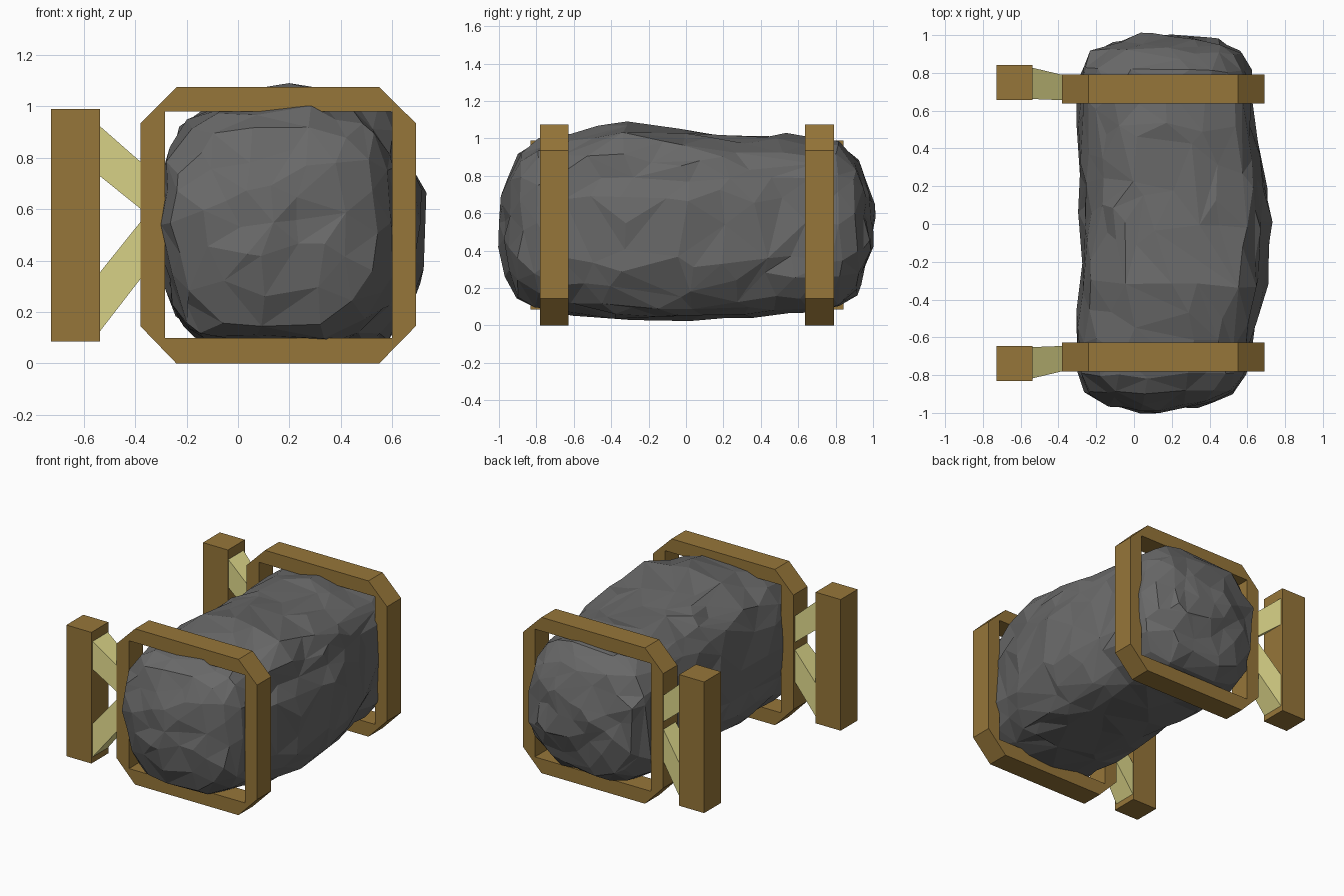
import bpy, bmesh, math
from mathutils import Vector, noise

if "Cube" in bpy.data.objects:
    bpy.data.objects.remove(bpy.data.objects["Cube"])


def material(name, rgb):
    m = bpy.data.materials.new(name)
    m.diffuse_color = (*rgb, 1)
    m.use_nodes = True
    m.node_tree.nodes["Principled BSDF"].inputs["Base Color"].default_value = m.diffuse_color
    return m


STONE = material("dark grey stone", (0.14, 0.14, 0.14))
WOOD = material("brown wood", (0.305, 0.18, 0.041))
PALE = material("pale khaki wood", (0.77, 0.72, 0.27))


def finish(bm, name, mat):
    bmesh.ops.recalc_face_normals(bm, faces=bm.faces)
    me = bpy.data.meshes.new(name)
    bm.to_mesh(me)
    bm.free()
    me.materials.append(mat)
    ob = bpy.data.objects.new(name, me)
    bpy.context.collection.objects.link(ob)
    return ob


def hexa(name, end_a, end_b, mat):
    """Solid between two four-point ends."""
    bm = bmesh.new()
    a = [bm.verts.new(p) for p in end_a]
    b = [bm.verts.new(p) for p in end_b]
    bm.faces.new(a)
    bm.faces.new(b)
    for i in range(4):
        j = (i + 1) % 4
        bm.faces.new((a[i], a[j], b[j], b[i]))
    return finish(bm, name, mat)


def end(x, y0, y1, z0, z1):
    return [(x, y0, z0), (x, y1, z0), (x, y1, z1), (x, y0, z1)]


# Rock: rounded-square sections along y (y, xmin, xmax, zmin, zmax)
SECTIONS = [
    (-0.99, 0.04, 0.24, 0.44, 0.66), (-0.955, -0.13, 0.42, 0.27, 0.80),
    (-0.89, -0.25, 0.54, 0.15, 0.92), (-0.80, -0.28, 0.585, 0.10, 0.98),
    (-0.62, -0.29, 0.62, 0.075, 1.03), (-0.33, -0.28, 0.69, 0.025, 1.08),
    (0.0, -0.275, 0.72, 0.035, 1.03), (0.25, -0.285, 0.69, 0.05, 1.01),
    (0.50, -0.295, 0.635, 0.07, 1.015), (0.68, -0.295, 0.63, 0.08, 0.99),
    (0.82, -0.28, 0.605, 0.10, 0.97), (0.91, -0.235, 0.56, 0.17, 0.89),
    (0.965, -0.10, 0.46, 0.30, 0.76), (0.995, 0.04, 0.28, 0.45, 0.64)]


def section(t):
    i = min(int(t), len(SECTIONS) - 2)
    a, b = SECTIONS[i], SECTIONS[i + 1]
    return [p + (q - p) * (t - i) for p, q in zip(a, b)]


def power(v, e):
    return math.copysign(abs(v) ** e, v)


def roundness(y):
    """Squarest near the frames, rounder in the middle and at the tips."""
    y = abs(y)
    if y < 0.78:
        return 0.66 - 0.09 * max(0, y - 0.4) / 0.38
    return 0.57 + 0.35 * (y - 0.78) / 0.22


bm = bmesh.new()
rings, SEG = [], 48
for k in range(0, (len(SECTIONS) - 1) * 4 + 1):
    y, x0, x1, z0, z1 = section(k / 4)
    e = roundness(y)
    ring = []
    for s in range(SEG):
        a = 2 * math.pi * s / SEG
        c, n = power(math.cos(a), e), power(math.sin(a), e)
        p = Vector(((x0 + x1) / 2 + c * (x1 - x0) / 2, y,
                    (z0 + z1) / 2 + n * (z1 - z0) / 2))
        # lumps stretched along the rock plus chipped facets
        q = Vector((p.x * 4.5, p.y * 2.6, p.z * 4.5))
        d = 0.03 * noise.noise(q) + 0.028 * noise.noise(q * 2.1 + Vector((5, 2, 9)))
        out = Vector((c, 0, n)).normalized()
        along = (0.04 * noise.noise(p * 6 + Vector((3, 7, 1)))
                 * max(0, abs(y) - 0.6) * 2)
        ring.append(bm.verts.new(p + out * min(d, 0.018) + Vector((0, along, 0))))
    rings.append(ring)
for r, q in zip(rings, rings[1:]):
    for s in range(SEG):
        t = (s + 1) % SEG
        bm.faces.new((r[s], r[t], q[t], q[s]))
for r, y in ((rings[0], -1.0), (rings[-1], 1.0)):
    mid = sum((v.co for v in r), Vector()) / SEG
    tip = bm.verts.new((mid.x, y, mid.z))
    for s in range(SEG):
        bm.faces.new((r[s], r[(s + 1) % SEG], tip))
bmesh.ops.triangulate(bm, faces=bm.faces)
rock = finish(bm, "rock_body", STONE)
dec = rock.modifiers.new("facets", 'DECIMATE')
dec.ratio = 0.12

# Frame profile in x, z: chamfered outside, square inside
OUTER = [(-.24, 0), (.55, 0), (.692, .145), (.692, .935),
         (.55, 1.075), (-.24, 1.075), (-.38, .935), (-.38, .145)]
INNER = [(-.285, .098), (.60, .098), (.60, .98), (-.285, .98)]
PICK = [0, 1, 1, 2, 2, 3, 3, 0]


def frame(name, y0, y1):
    bm = bmesh.new()
    o = [[bm.verts.new((x, y, z)) for x, z in OUTER] for y in (y0, y1)]
    n = [[bm.verts.new((x, y, z)) for x, z in INNER] for y in (y0, y1)]
    for i in range(8):
        j = (i + 1) % 8
        a, b = PICK[i], PICK[j]
        bm.faces.new((o[0][i], o[0][j], o[1][j], o[1][i]))
        for e in (0, 1):
            corners = [o[e][i], o[e][j], n[e][b]]
            bm.faces.new(corners if a == b else corners + [n[e][a]])
        if a != b:
            bm.faces.new((n[0][a], n[0][b], n[1][b], n[1][a]))
    finish(bm, name, WOOD)


# Frame, post and two braces at each end (mid is the frame's centre line)
for side, s, mid in (("front", -1, 0.704), ("back", 1, 0.714)):
    frame(side + "_frame", s * (mid - 0.077), s * (mid + 0.077))
    p0, p1 = s * (mid - 0.057), s * (mid + 0.128)
    hexa(side + "_post", end(-.728, p0, p1, .085, .99),
         end(-.537, p0, p1, .085, .99), WOOD)
    b0, b1 = s * (mid - 0.052), s * (mid + 0.115)
    f0, f1 = s * (mid - 0.06), s * (mid + 0.066)
    hexa(side + "_upper_brace", end(-.545, b0, b1, .735, .93),
         end(-.34, f0, f1, .57, .75), PALE)
    hexa(side + "_lower_brace", end(-.545, b0, b1, .115, .345),
         end(-.34, f0, f1, .38, .60), PALE)
